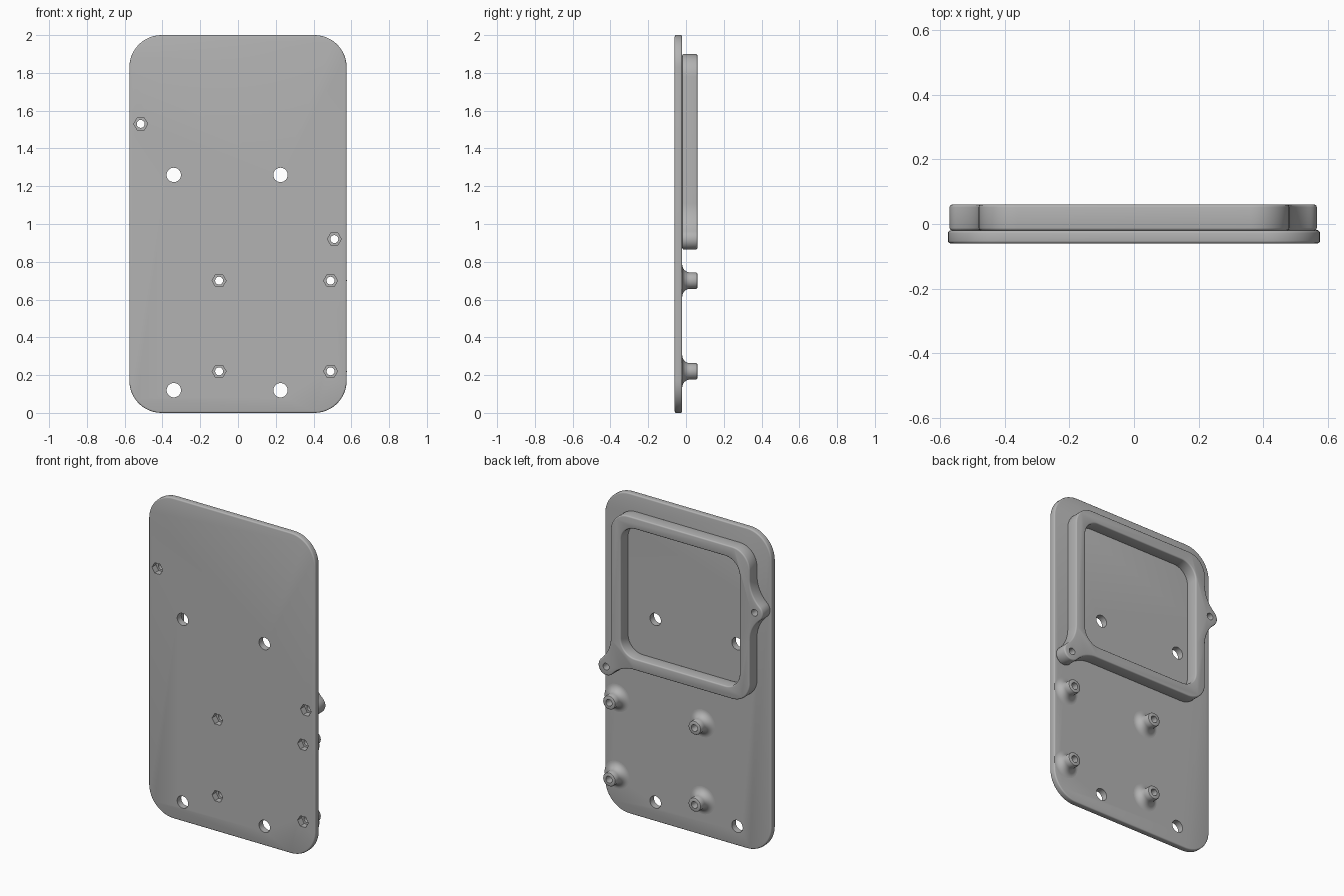
import bpy, bmesh
from math import sin, cos, pi, sqrt, atan2, radians

cube = bpy.data.objects.get("Cube")
if cube:
    bpy.data.objects.remove(cube, do_unlink=True)

GREY = (0.45, 0.45, 0.45, 1)
mat = bpy.data.materials.new("grey plastic")
mat.use_nodes = True
mat.diffuse_color = GREY
bsdf = mat.node_tree.nodes["Principled BSDF"]
bsdf.inputs["Base Color"].default_value = GREY
bsdf.inputs["Roughness"].default_value = 0.6

FRONT, FACE, BACK = -0.06, -0.02, 0.06
BORE, NUT, MOUNT = 0.021, 0.037, 0.038
standoff_spots = [(x, z) for x in (-0.10, 0.49) for z in (0.22, 0.70)]
mount_spots = [(x, z) for x in (-0.34, 0.225) for z in (0.12, 1.26)]
side_lug, corner_lug = (-0.515, 1.53), (0.51, 0.92)
LUG, BLEND = 0.055, 0.2


def arc(cx, cz, r, start, end, steps=12):
    """Points along an arc, angles in radians."""
    angles = [start + (end - start) * i / steps for i in range(steps + 1)]
    return [(cx + r * cos(a), cz + r * sin(a)) for a in angles]


def rounded_rect(x0, x1, z0, z1, r):
    corners = [(x1 - r, z1 - r), (x0 + r, z1 - r), (x0 + r, z0 + r), (x1 - r, z0 + r)]
    return [p for i, (x, z) in enumerate(corners)
            for p in arc(x, z, r, i * pi / 2, (i + 1) * pi / 2)]


def polygon(spot, r, sides):
    return arc(*spot, r, 0, 2 * pi, sides)[:-1]


def prism(bm, outline, y0, y1):
    """Extrude an x-z outline from y0 to y1."""
    face = bm.faces.new([bm.verts.new((x, y0, z)) for x, z in outline])
    new = bmesh.ops.extrude_face_region(bm, geom=[face])["geom"]
    top = [v for v in new if isinstance(v, bmesh.types.BMVert)]
    bmesh.ops.translate(bm, verts=top, vec=(0, y1 - y0, 0))


def finish(name, bm):
    bmesh.ops.recalc_face_normals(bm, faces=bm.faces)
    mesh = bpy.data.meshes.new(name)
    bm.to_mesh(mesh)
    bm.free()
    mesh.materials.append(mat)
    obj = bpy.data.objects.new(name, mesh)
    bpy.context.collection.objects.link(obj)
    return obj


def prisms(name, parts):
    bm = bmesh.new()
    for outline, y0, y1 in parts:
        prism(bm, outline, y0, y1)
    return finish(name, bm)


def activate(obj):
    bpy.ops.object.select_all(action='DESELECT')
    obj.select_set(True)
    bpy.context.view_layer.objects.active = obj


def cut(obj, cutter):
    activate(obj)
    mod = obj.modifiers.new("cut", 'BOOLEAN')
    mod.operation, mod.solver, mod.object = 'DIFFERENCE', 'EXACT', cutter
    bpy.ops.object.modifier_apply(modifier=mod.name)
    bpy.data.objects.remove(cutter, do_unlink=True)


def soften(obj, width):
    activate(obj)
    mod = obj.modifiers.new("soft edges", 'BEVEL')
    mod.width, mod.segments = width, 3
    mod.limit_method, mod.angle_limit = 'ANGLE', radians(50)
    bpy.ops.object.modifier_apply(modifier=mod.name)


def smooth(obj):
    activate(obj)
    bpy.ops.object.shade_smooth_by_angle(angle=radians(35))


# Base plate with round mounting holes and hexagonal nut pockets
plate = prisms("base_plate", [(rounded_rect(-0.575, 0.575, 0, 2, 0.17), FRONT, FACE)])
soften(plate, 0.008)
nuts = standoff_spots + [side_lug, corner_lug]
cut(plate, prisms("plate_cutter",
    [(polygon(s, MOUNT, 32), FRONT - 0.1, BACK) for s in mount_spots] +
    [(polygon(s, NUT, 6), FRONT - 0.1, BACK) for s in nuts]))
smooth(plate)

# Raised frame whose outline flows into two screw lugs
W, Z0, Z1, R = 0.48, 0.95, 1.90, 0.12
outline = arc(W - R, Z1 - R, R, 0, pi / 2) + arc(-W + R, Z1 - R, R, pi / 2, pi)

# Side lug with a concave blend above and below
lx, lz = side_lug
gap = BLEND - (-W - lx)
h = sqrt((BLEND + LUG) ** 2 - gap ** 2)
t = atan2(h, gap)
outline += arc(-W - BLEND, lz + h, BLEND, 0, -t)
outline += arc(lx, lz, LUG, pi - t, pi + t)[1:-1]
outline += arc(-W - BLEND, lz - h, BLEND, t, 0)
outline += arc(-W + R, Z0 + R, R, pi, 1.5 * pi)

# Corner lug, blended into the bottom rail and the side rail
lx, lz = corner_lug
gap = BLEND - (Z0 - lz)
h = sqrt((BLEND + LUG) ** 2 - gap ** 2)
t = atan2(gap, h)
outline += arc(lx - h, Z0 - BLEND, BLEND, pi / 2, t)
outline += arc(lx, lz, LUG, pi + t, 2.5 * pi - t, 20)[1:-1]
outline += arc(W + BLEND, lz + h, BLEND, 1.5 * pi - t, pi)

frame = prisms("raised_frame", [(outline, FACE, BACK)])
cut(frame, prisms("frame_cutter",
    [(rounded_rect(-0.41, 0.41, 1.02, 1.83, 0.1), FACE - 0.1, BACK + 0.1)]))
soften(frame, 0.008)
cut(frame, prisms("lug_cutter",
    [(polygon(s, BORE, 24), FACE - 0.1, BACK + 0.1) for s in (side_lug, corner_lug)]))
smooth(frame)

# Hollow standoffs with a flared foot
POST, FLARE = 0.043, 0.043
profile = [(BORE, FACE), (BORE, BACK), (POST - 0.006, BACK), (POST - 0.002, BACK - 0.002),
           (POST, BACK - 0.006)]
profile += arc(POST + FLARE, FACE + FLARE, FLARE, pi, 1.5 * pi, 10)
for i, (sx, sz) in enumerate(standoff_spots):
    bm = bmesh.new()
    verts = [bm.verts.new((sx + r, y, sz)) for r, y in profile]
    edges = [bm.edges.new((a, b)) for a, b in zip(verts, verts[1:] + verts[:1])]
    bmesh.ops.spin(bm, geom=verts + edges, cent=(sx, 0, sz), axis=(0, 1, 0),
                   angle=2 * pi, steps=32)
    bmesh.ops.remove_doubles(bm, verts=bm.verts, dist=0.0001)
    smooth(finish(f"standoff_{i + 1}", bm))
